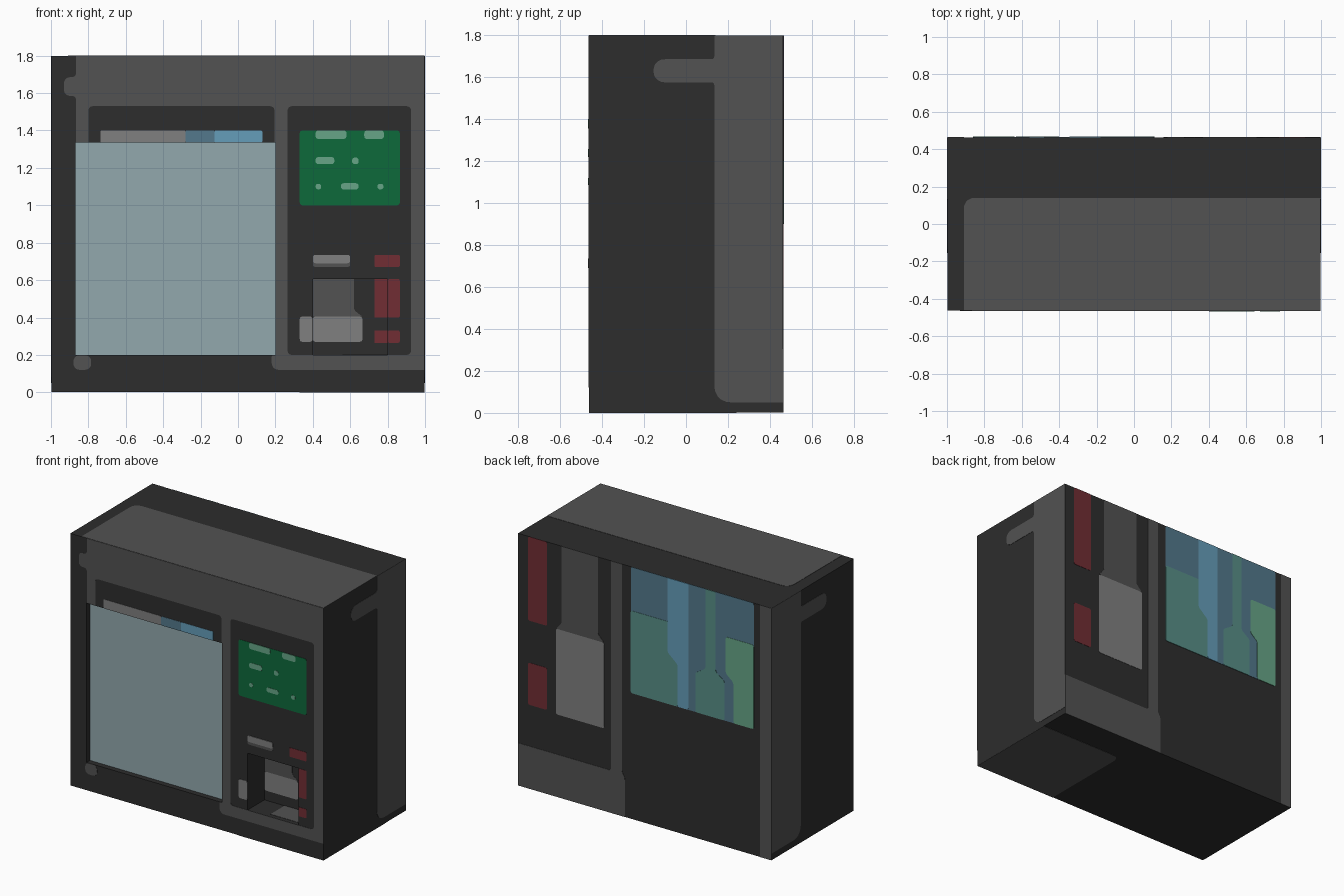
import bpy
import bmesh
from mathutils import Vector

cube = bpy.data.objects.get("Cube")
if cube:
    bpy.data.objects.remove(cube, do_unlink=True)

X, Y, Z0, Z1 = 0.998, 0.463, 0.002, 1.798   # body limits, plates fill the rest
LAYER = 0.002


def make_material(name, code):
    def linear(c):
        return c / 12.92 if c <= 0.04045 else ((c + 0.055) / 1.055) ** 2.4
    colour = [linear(b / 255) for b in bytes.fromhex(code)] + [1.0]
    m = bpy.data.materials.new(name)
    m.use_nodes = True
    m.diffuse_color = colour
    node = next(n for n in m.node_tree.nodes if n.type == 'BSDF_PRINCIPLED')
    node.inputs["Base Color"].default_value = colour
    node.inputs["Roughness"].default_value = 0.8
    return m


DARK = make_material("charcoal", "2d2d2d")
MID = make_material("mid grey", "525252")
LIGHT = make_material("light grey", "808080")
RED = make_material("dark red", "712d34")
GREEN = make_material("screen green", "0d6a3b")
PALE = make_material("pale green", "67a587")
PANE = make_material("pale blue grey", "92a8ad")
BLUE = make_material("slate blue", "53798c")
SKY = make_material("light blue", "659dba")
TEAL = make_material("teal", "588f88")

# Each surface maps flat (u, v) and outward distance d into the model
SURFACES = {
    "front": lambda u, v, d: (u, -Y - d, v),
    "back": lambda u, v, d: (u, Y + d, v),
    "left": lambda u, v, d: (X + d, u, v),
    "right": lambda u, v, d: (-X - d, u, v),
    "top": lambda u, v, d: (u, v, Z1 + d),
    "bottom": lambda u, v, d: (u, v, Z0 - d),
    "recess": lambda u, v, d: (u, -Y + 0.04 - d, v),
    "alcove": lambda u, v, d: (u, -Y + 0.19 - d, v),
    "alcove_floor": lambda u, v, d: (u, v, 0.2 + d),
}


def rounded(points, radius):
    """Round polygon corners; a third value in a point overrides the radius."""
    out = []
    for i, p in enumerate(points):
        r = p[2] if len(p) > 2 else radius
        a, b, c = (Vector(q[:2]) for q in (points[i - 1], p, points[(i + 1) % len(points)]))
        r = min(r, (a - b).length * 0.49, (c - b).length * 0.49)
        if r < 0.001:
            out.append(b)
            continue
        s, e = b + (a - b).normalized() * r, b + (c - b).normalized() * r
        for k in range(6):
            t = k / 5
            w = 0.82   # rational weight, close to a circular arc
            f = ((1 - t) ** 2, 2 * t * (1 - t) * w, t * t)
            out.append((s * f[0] + b * f[1] + e * f[2]) / sum(f))
    return out


def rect(u0, u1, v0, v1):
    return [(u0, v0), (u1, v0), (u1, v1), (u0, v1)]


def plate(name, surface, material, loops, layer=1, radius=0.015):
    """Thin painted plate; loops inside other loops become holes."""
    thick = LAYER * layer
    curve = bpy.data.curves.new(name, 'CURVE')
    curve.dimensions, curve.fill_mode, curve.extrude = '2D', 'BOTH', thick / 2
    for loop in loops:
        pts = rounded(loop, radius)
        spline = curve.splines.new('POLY')
        spline.points.add(len(pts) - 1)
        for sp, p in zip(spline.points, pts):
            sp.co = (p.x, p.y, 0, 1)
        spline.use_cyclic_u = True
    temp = bpy.data.objects.new(name, curve)
    bpy.context.collection.objects.link(temp)
    graph = bpy.context.evaluated_depsgraph_get()
    mesh = bpy.data.meshes.new_from_object(temp.evaluated_get(graph))
    bpy.data.objects.remove(temp, do_unlink=True)
    bm = bmesh.new()
    bm.from_mesh(mesh)
    for v in bm.verts:
        v.co = SURFACES[surface](v.co.x, v.co.y, v.co.z + thick / 2)
    bmesh.ops.remove_doubles(bm, verts=bm.verts, dist=0.0001)
    bmesh.ops.recalc_face_normals(bm, faces=bm.faces)
    for f in bm.faces:
        f.smooth = False
        f.material_index = 0
    bm.to_mesh(mesh)
    bm.free()
    mesh.materials.clear()
    mesh.materials.append(material)
    obj = bpy.data.objects.new(name, mesh)
    bpy.context.collection.objects.link(obj)
    return obj


def box(name, x0, x1, y0, y1, z0, z1):
    bpy.ops.mesh.primitive_cube_add(size=1, location=((x0 + x1) / 2, (y0 + y1) / 2, (z0 + z1) / 2))
    obj = bpy.context.object
    obj.name = name
    obj.scale = (x1 - x0, y1 - y0, z1 - z0)
    bpy.ops.object.transform_apply(location=False, rotation=False)
    obj.data.materials.append(DARK)
    return obj


# Cabinet with a shallow window recess and a deep dispensing alcove
body = box("cabinet", -X, X, -Y, Y, Z0, Z1)
cutters = [box("window_cutter", -0.87, 0.2, -Y - 0.1, -Y + 0.04, 0.2, 1.335),
           box("alcove_cutter", 0.4, 0.8, -Y - 0.1, -Y + 0.19, 0.2, 0.605)]
for cutter in cutters:
    cutter.hide_render = True
    mod = body.modifiers.new("cut", 'BOOLEAN')
    mod.operation, mod.solver, mod.object = 'DIFFERENCE', 'EXACT', cutter
body.data = bpy.data.meshes.new_from_object(body.evaluated_get(bpy.context.evaluated_depsgraph_get()))
body.modifiers.clear()
for cutter in cutters:
    bpy.data.objects.remove(cutter, do_unlink=True)

# Front frame around the window and the control panel
frame = [(-0.865, 1.336, 0), (-0.8, 1.336, 0), (-0.8, 1.53), (0.195, 1.53), (0.195, 1.336, 0),
         (0.201, 1.336, 0), (0.201, 0.199, 0), (0.18, 0.199), (0.18, 0.12, 0.04), (X, 0.12, 0),
         (X, Z1, 0), (-0.865, Z1, 0), (-0.865, 1.685), (-0.93, 1.685, 0.05),
         (-0.93, 1.585, 0.05), (-0.865, 1.585)]
plate("front_frame", "front", MID, [frame, rect(0.265, 0.925, 0.2, 1.53)], radius=0.025)
plate("front_frame_foot", "front", MID, [rect(-0.88, -0.785, 0.12, 0.199)], radius=0.035)

# Window and the goods showing above it
plate("window_pane", "recess", PANE, [rect(-0.87, 0.2, 0.2, 1.335)], radius=0)
for name, mat, u0, u1 in (("grey", LIGHT, -0.735, -0.28), ("slate", BLUE, -0.28, -0.125),
                          ("sky", SKY, -0.125, 0.13)):
    plate("window_header_" + name, "front", mat, [rect(u0, u1, 1.335, 1.4)], radius=0.008)

# Green display with its pale marks
plate("display", "front", GREEN, [rect(0.33, 0.865, 1.0, 1.4)])
plate("display_marks", "front", PALE, [
    rect(0.415, 0.58, 1.355, 1.4), rect(0.675, 0.78, 1.355, 1.4),
    rect(0.415, 0.515, 1.22, 1.258), rect(0.61, 0.645, 1.22, 1.255),
    rect(0.415, 0.445, 1.085, 1.115), rect(0.55, 0.645, 1.085, 1.118),
    rect(0.745, 0.778, 1.085, 1.115)], layer=2)

# Slot, buttons and tray
plate("slot_shadow", "front", MID, [rect(0.4, 0.6, 0.67, 0.72)])
plate("slot", "front", LIGHT, [rect(0.4, 0.6, 0.69, 0.735)], layer=2)
plate("buttons", "front", RED, [rect(0.73, 0.865, 0.67, 0.735), rect(0.801, 0.865, 0.4, 0.605),
                                rect(0.801, 0.865, 0.265, 0.33)], radius=0.008)
plate("tray_edge", "front", LIGHT, [rect(0.33, 0.399, 0.27, 0.405)])
plate("alcove_tray", "alcove", LIGHT, [rect(0.4, 0.665, 0.27, 0.405)])
plate("alcove_chute", "alcove", MID, [[(0.4, 0.405, 0), (0.665, 0.405, 0), (0.62, 0.44),
                                       (0.62, 0.605, 0), (0.4, 0.605, 0)]])
plate("alcove_buttons", "alcove", RED, [rect(0.73, 0.8, 0.4, 0.605), rect(0.73, 0.8, 0.265, 0.33)], radius=0)
plate("alcove_floor_patch", "alcove_floor", MID, [rect(0.56, 0.8, -Y + 0.03, -Y + 0.19)], radius=0)

# Side bands with a short arm
band = [(Y, 0.05, 0), (Y, Z1, 0), (0.135, Z1, 0), (0.135, 1.685), (-0.155, 1.685, 0.055),
        (-0.155, 1.575, 0.055), (0.135, 1.575), (0.135, 0.05, 0.08)]
for side in ("left", "right"):
    plate(side + "_side_band", side, MID, [band])

# Top and underside panels
plate("top_panel", "top", MID, [[(-0.91, -Y, 0), (X, -Y, 0), (X, 0.14, 0), (-0.91, 0.14, 0.06)]])
plate("underside_panel", "bottom", MID, [[(0.33, -Y, 0), (X, -Y, 0), (X, 0.24, 0), (0.33, 0.24, 0.06)]])

# Back frame strips
plate("back_frame", "back", MID, [[(0.157, Z0, 0), (X, Z0, 0), (X, 0.305, 0), (0.267, 0.305),
                                   (0.267, Z1, 0), (0.18, Z1, 0), (0.18, 0.32), (0.157, 0.28)]])
plate("back_edge_strip", "back", MID, [rect(-X, -0.91, Z0, Z1)], radius=0)

# Back red and grey blocks
plate("back_red_blocks", "back", RED, [rect(0.77, 0.92, 1.2, Z1), rect(0.77, 0.92, 0.6, 0.9)])
plate("back_chute", "back", MID, [[(0.37, Z1, 0), (0.655, Z1, 0), (0.655, 1.25), (0.7, 1.2),
                                   (0.32, 1.2), (0.37, 1.25)]])
plate("back_tray", "back", LIGHT, [rect(0.32, 0.7, 0.59, 1.2)])

# Back blue panel with stepped bands
plate("back_blue_panel", "back", BLUE, [rect(-0.86, 0.11, 0.9, Z1)])
plate("back_sky_band", "back", SKY, [[(-0.18, Z1, 0), (-0.18, 1.27), (-0.26, 1.2), (-0.26, 0.9),
                                      (-0.346, 0.9), (-0.346, Z1, 0)]], layer=2)
plate("back_teal_block", "back", TEAL, [[(0.11, 1.487), (-0.18, 1.487, 0), (-0.18, 1.27), (-0.26, 1.2),
                                         (-0.26, 0.9), (0.11, 0.9)]], layer=2)
plate("back_teal_step", "back", TEAL, [[(-0.48, Z1, 0), (-0.48, 1.23), (-0.4, 1.18), (-0.4, 0.9),
                                        (-0.63, 0.9), (-0.63, 1.18), (-0.56, 1.23), (-0.56, Z1, 0)]], layer=2)
plate("back_pale_block", "back", PALE, [[(-0.64, 1.5), (-0.64, 1.24), (-0.7, 1.19), (-0.7, 0.9),
                                         (-0.86, 0.9), (-0.86, 1.5)]], layer=2)
